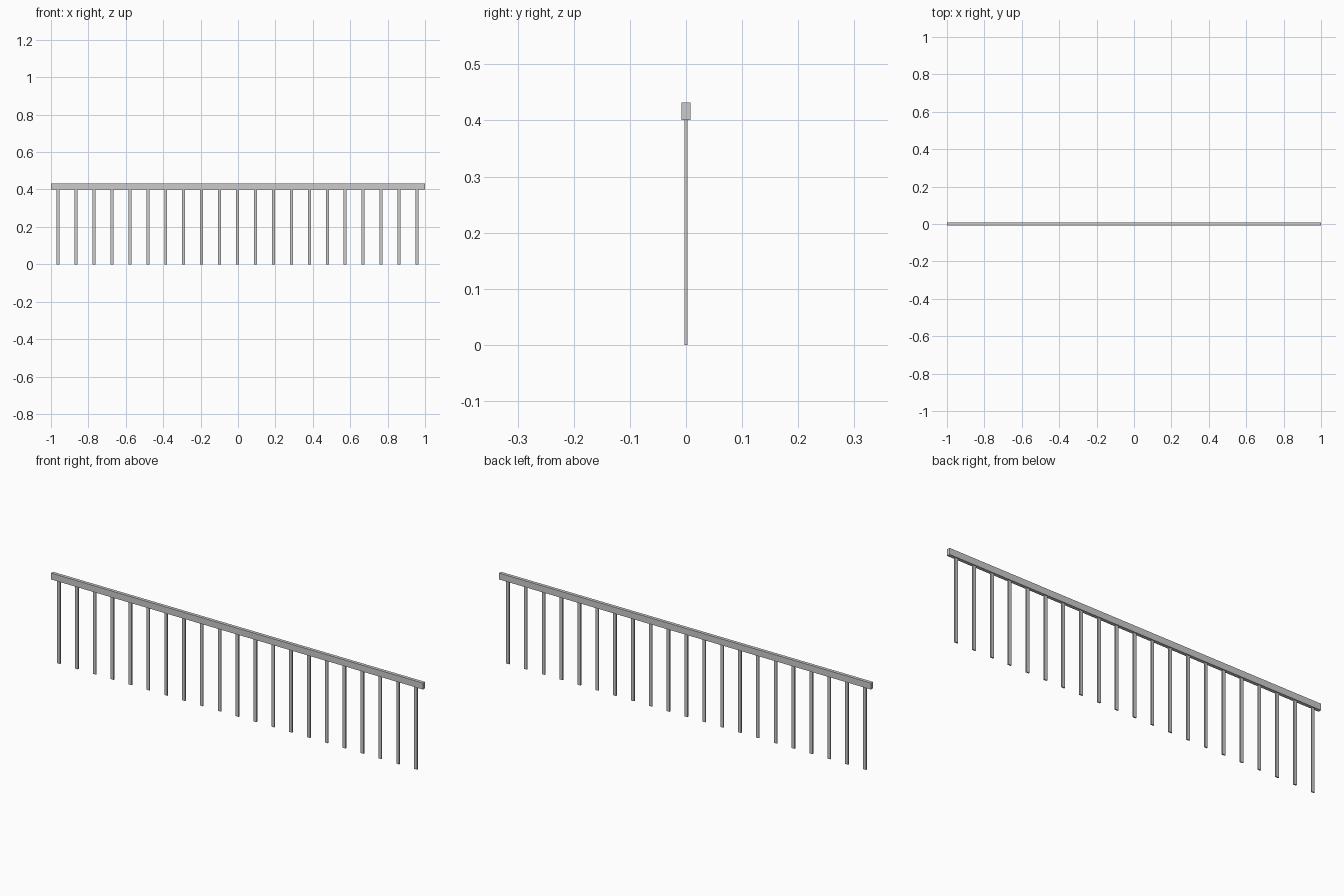
import bpy

if "Cube" in bpy.data.objects:
    bpy.data.objects.remove(bpy.data.objects["Cube"])


def box(name, center, size):
    bpy.ops.mesh.primitive_cube_add(size=1, location=center)
    ob = bpy.context.object
    ob.name = name
    ob.scale = size
    bpy.ops.object.transform_apply(location=False, rotation=False, scale=True)
    return ob


# top rail
box("top_rail", (0, 0, 0.4165), (2.0, 0.016, 0.031))

# evenly spaced flat balusters, reaching the underside of the rail
COUNT = 21
FIRST, LAST = -0.962, 0.957
for i in range(COUNT):
    x = FIRST + (LAST - FIRST) * i / (COUNT - 1)
    box(f"baluster_{i + 1}", (x, 0, 0.2005), (0.016, 0.006, 0.401))
